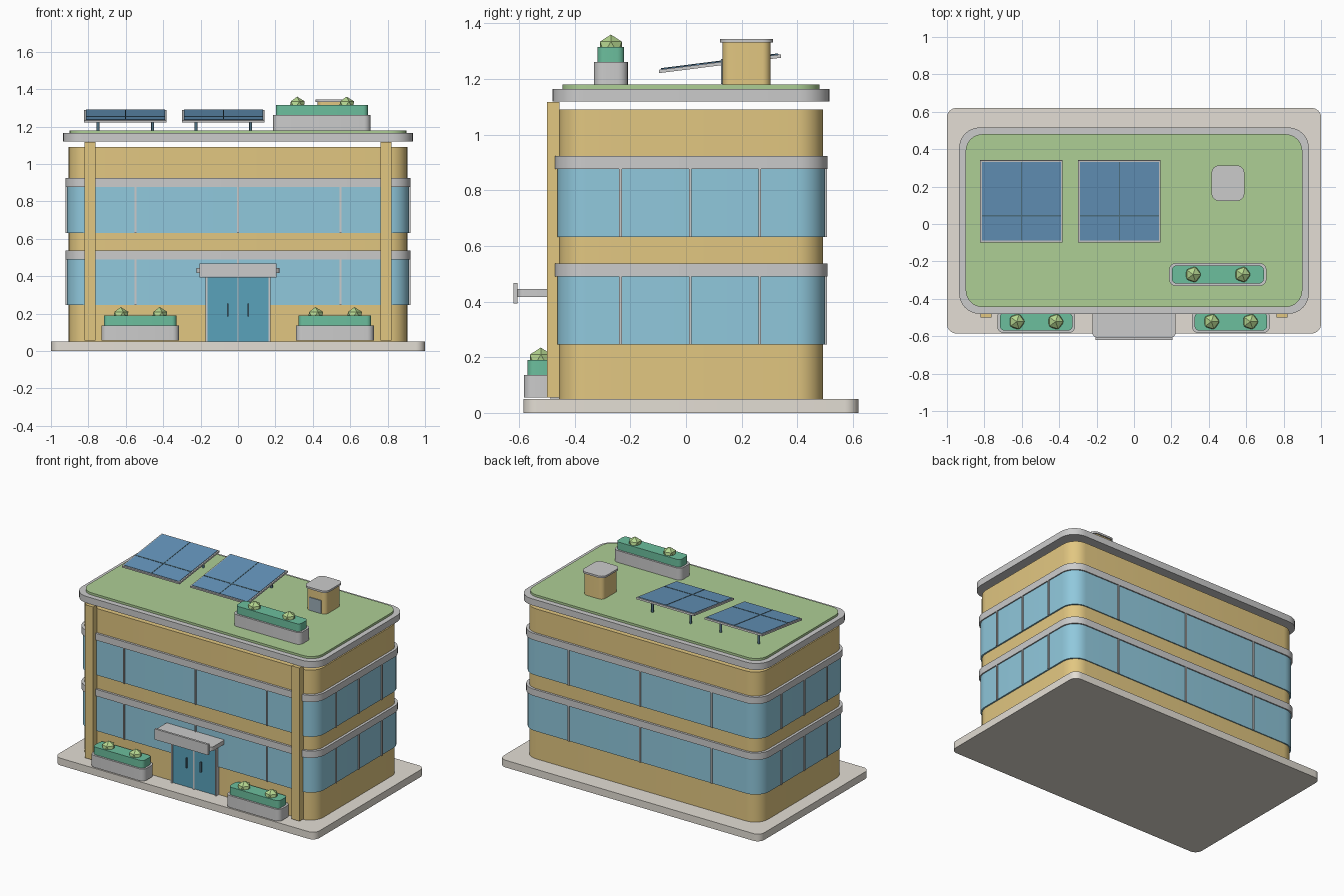
import bpy, bmesh, math
from mathutils import Matrix, Vector

if "Cube" in bpy.data.objects:
    bpy.data.objects.remove(bpy.data.objects["Cube"])

MATS = {}
COLORS = {
    "ochre": (0.76, 0.57, 0.22), "glass": (0.28, 0.58, 0.72), "trim": (0.83, 0.83, 0.80),
    "paving": (0.77, 0.73, 0.66), "grass": (0.42, 0.62, 0.30), "door_blue": (0.10, 0.36, 0.50),
    "hedge": (0.15, 0.52, 0.34), "bush": (0.47, 0.68, 0.28), "solar": (0.13, 0.30, 0.50),
    "dark": (0.08, 0.17, 0.23), "grey_blue": (0.33, 0.42, 0.47),
}


def mat(key):
    if key not in MATS:
        MATS[key] = bpy.data.materials.new(key)
        MATS[key].diffuse_color = (*COLORS[key], 1)
    return MATS[key]


def finish(name, bm, color, smooth=False):
    bmesh.ops.recalc_face_normals(bm, faces=bm.faces)
    me = bpy.data.meshes.new(name)
    bm.to_mesh(me)
    bm.free()
    ob = bpy.data.objects.new(name, me)
    bpy.context.collection.objects.link(ob)
    me.materials.append(mat(color))
    if smooth:
        bpy.ops.object.select_all(action='DESELECT')
        ob.select_set(True)
        bpy.context.view_layer.objects.active = ob
        bpy.ops.object.shade_smooth_by_angle(angle=math.radians(35))
    return ob


def box(name, x, y, z, color, matrix=None):
    bm = bmesh.new()
    bmesh.ops.create_cube(bm, size=1)
    for v in bm.verts:
        for i, (a, b) in enumerate((x, y, z)):
            v.co[i] = (a + b) / 2 + v.co[i] * (b - a)
    if matrix:
        bm.transform(matrix)
    return finish(name, bm, color)


def slab(name, x, y, z, r, color, seg=8):
    """Vertical prism with a rounded rectangular footprint."""
    bm = bmesh.new()
    ring = []
    for k, (cx, cy) in enumerate(((x[1] - r, y[1] - r), (x[0] + r, y[1] - r),
                                  (x[0] + r, y[0] + r), (x[1] - r, y[0] + r))):
        for i in range(seg + 1):
            a = math.pi / 2 * (k + i / seg)
            ring.append(bm.verts.new((cx + r * math.cos(a), cy + r * math.sin(a), z[0])))
    face = bm.faces.new(ring)
    ext = bmesh.ops.extrude_face_region(bm, geom=[face])
    bmesh.ops.translate(bm, vec=(0, 0, z[1] - z[0]),
                        verts=[g for g in ext["geom"] if isinstance(g, bmesh.types.BMVert)])
    return finish(name, bm, color, True)


def centred(name, hx, hy, z, r, color):
    return slab(name, (-hx, hx), (0.018 - hy, 0.018 + hy), z, r, color)


# Plinth, walls and roof
slab("plinth", (-1, 1), (-0.585, 0.62), (0, 0.05), 0.05, "paving")
centred("walls", 0.905, 0.475, (0.05, 1.09), 0.10, "ochre")
centred("roof_slab", 0.935, 0.498, (1.12, 1.165), 0.11, "trim")
centred("roof_lawn", 0.90, 0.462, (1.16, 1.18), 0.09, "grass")

# Window bands, ledges and mullions on each storey
for floor, z0 in (("lower", 0.245), ("upper", 0.632)):
    z1 = z0 + 0.245
    centred(floor + "_window_band", 0.915, 0.482, (z0, z1), 0.105, "glass")
    centred(floor + "_ledge", 0.923, 0.49, (z1, z1 + 0.047), 0.11, "trim")
    for i in (-1, 0, 1):
        for side in (-1, 1):
            x, y = i * 0.548, 0.018 + side * 0.483
            box(floor + "_mullion_long_side", (x - 0.005, x + 0.005),
                (y - 0.006, y + 0.006), (z0, z1), "trim")
            x, y = side * 0.916, 0.015 + i * 0.25
            box(floor + "_mullion_short_side", (x - 0.006, x + 0.006),
                (y - 0.005, y + 0.005), (z0, z1), "trim")

# Front columns
for s in (-1, 1):
    cx = s * 0.792
    box("front_column", (cx - 0.03, cx + 0.03), (-0.50, -0.455), (0.055, 1.117), "ochre")

# Entrance: doors, frame, handles, canopy, blank sign board
for s in (-1, 1):
    a, b = sorted((s * 0.003, s * 0.165))
    box("entrance_door", (a, b), (-0.48, -0.45), (0.052, 0.40), "door_blue")
    box("door_jamb", (s * 0.168 - 0.005, s * 0.168 + 0.005), (-0.487, -0.45), (0.05, 0.415), "trim")
    box("door_handle", (s * 0.055 - 0.004, s * 0.055 + 0.004), (-0.492, -0.478), (0.185, 0.255), "dark")
box("door_mid_post", (-0.004, 0.004), (-0.485, -0.45), (0.05, 0.40), "trim")
box("door_head", (-0.173, 0.173), (-0.487, -0.45), (0.40, 0.416), "trim")
slab("canopy", (-0.222, 0.222), (-0.607, -0.45), (0.416, 0.445), 0.025, "trim")
box("sign_board", (-0.205, 0.205), (-0.62, -0.605), (0.393, 0.467), "trim")


# Planters with hedge and low-poly bushes
def planter(name, cx, cy, z, hx, bush_dx):
    slab(name + "_trough", (cx - hx, cx + hx), (cy - 0.061, cy + 0.061), (z, z + 0.082), 0.035, "trim", 5)
    slab(name + "_hedge", (cx - hx + 0.014, cx + hx - 0.014), (cy - 0.048, cy + 0.048),
         (z + 0.08, z + 0.135), 0.025, "hedge", 5)
    for s in (-1, 1):
        bm = bmesh.new()
        bmesh.ops.create_icosphere(bm, subdivisions=1, radius=0.046,
                                   matrix=Matrix.Translation((cx + s * bush_dx, cy, z + 0.134)))
        finish(name + "_bush", bm, "bush")


planter("left_planter", -0.523, -0.522, 0.055, 0.208, 0.104)
planter("right_planter", 0.518, -0.522, 0.055, 0.208, 0.104)
planter("roof_planter", 0.448, -0.27, 1.18, 0.26, 0.132)

# Tilted solar panels on rear legs
for cx in (-0.602, -0.078):
    m = Matrix.Translation(Vector((cx, 0.122, 1.257))) @ Matrix.Rotation(math.radians(7.2), 4, 'X')
    box("solar_frame", (-0.221, 0.221), (-0.221, 0.221), (-0.008, 0.004), "trim", m)
    box("solar_cells", (-0.212, 0.212), (-0.212, 0.212), (0, 0.007), "solar", m)
    box("solar_divider_long", (-0.003, 0.003), (-0.212, 0.212), (0, 0.009), "dark", m)
    box("solar_divider_cross", (-0.212, 0.212), (-0.082, -0.074), (0, 0.009), "dark", m)
    for s in (-1, 1):
        bm = bmesh.new()
        bmesh.ops.create_cone(bm, cap_ends=True, segments=12, radius1=0.008, radius2=0.008, depth=0.092,
                              matrix=Matrix.Translation((cx + s * 0.146, 0.27, 1.224)))
        finish("solar_leg", bm, "dark", True)

# Rooftop stair housing
slab("stair_housing", (0.426, 0.58), (0.132, 0.304), (1.18, 1.332), 0.03, "ochre")
slab("stair_housing_cap", (0.415, 0.59), (0.123, 0.313), (1.331, 1.344), 0.04, "trim")
box("stair_housing_door", (0.455, 0.55), (0.126, 0.14), (1.182, 1.272), "grey_blue")

for m in bpy.data.materials:
    if m.users and not m.is_grease_pencil:
        m.use_nodes = True
        m.node_tree.nodes["Principled BSDF"].inputs["Base Color"].default_value = m.diffuse_color
